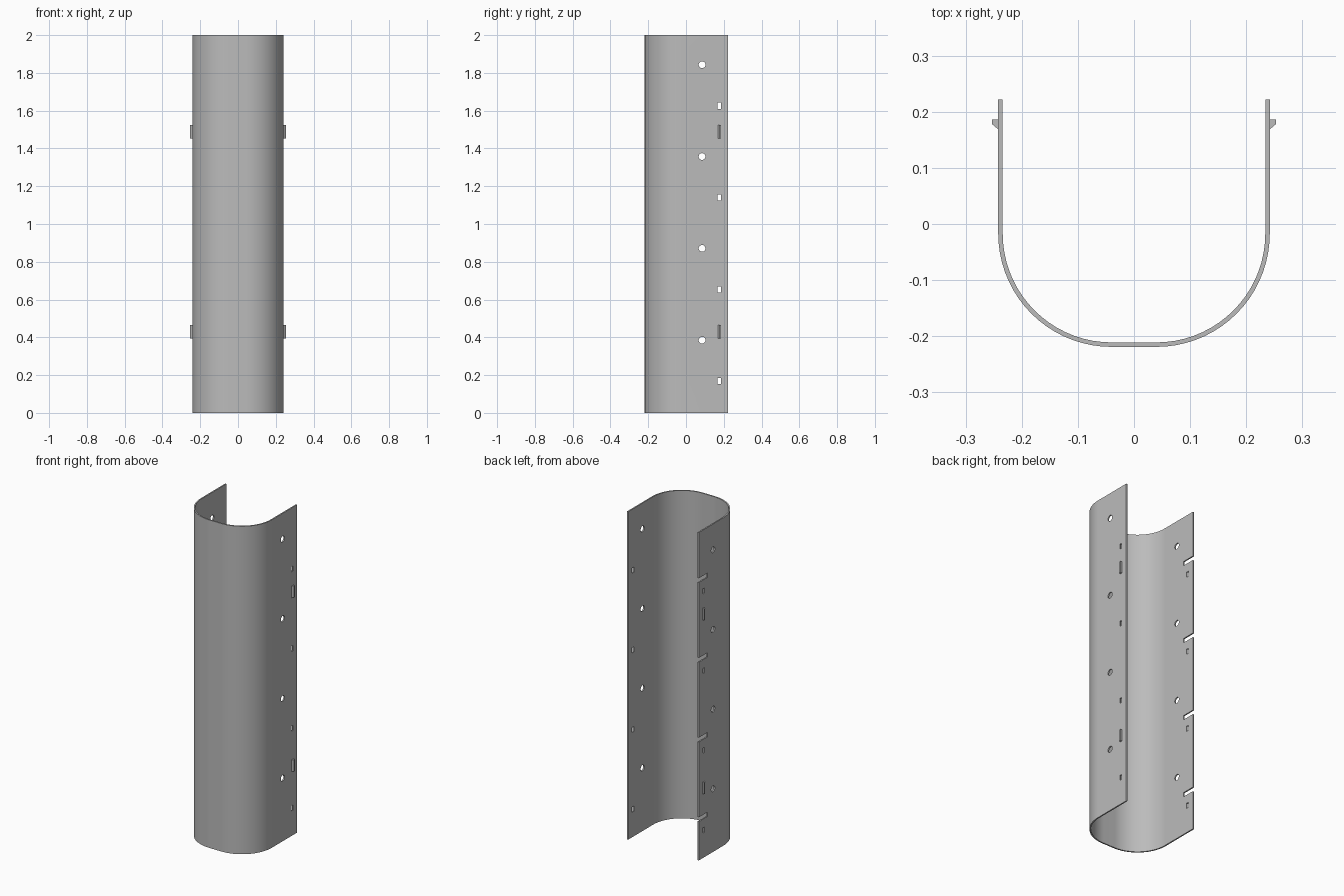
import bpy
import bmesh
import math
from mathutils import Matrix

if "Cube" in bpy.data.objects:
    bpy.data.objects.remove(bpy.data.objects["Cube"])

HEIGHT, THICK = 2.0, 0.008
HALF_X, BACK_Y, FRONT_Y = 0.242, 0.222, -0.219
FLAT, RADIUS = 0.04, 0.202
PITCH = 0.486

metal = bpy.data.materials.new("grey_metal")
metal.use_nodes = True
grey = (0.5, 0.5, 0.5, 1)
metal.diffuse_color = grey
metal.node_tree.nodes["Principled BSDF"].inputs["Base Color"].default_value = grey


def finish(name, bm):
    bmesh.ops.recalc_face_normals(bm, faces=bm.faces)
    mesh = bpy.data.meshes.new(name)
    bm.to_mesh(mesh)
    bm.free()
    mesh.materials.append(metal)
    obj = bpy.data.objects.new(name, mesh)
    bpy.context.collection.objects.link(obj)
    return obj


def extrude_profile(name, points, z, height):
    bm = bmesh.new()
    face = bm.faces.new([bm.verts.new((x, y, z)) for x, y in points])
    up = bmesh.ops.extrude_face_region(bm, geom=[face])["geom"]
    verts = [v for v in up if isinstance(v, bmesh.types.BMVert)]
    bmesh.ops.translate(bm, verts=verts, vec=(0, 0, height))
    return finish(name, bm)


def u_line(inset):
    # Half of the U, mirrored to give the whole line from right to left
    r = RADIUS - inset
    half = [(HALF_X - inset, BACK_Y)]
    for i in range(19):
        a = math.radians(-90 * i / 18)
        half.append((FLAT + r * math.cos(a), FRONT_Y + RADIUS + r * math.sin(a)))
    return half + [(-x, y) for x, y in reversed(half)]


# Curved channel
shell = extrude_profile("channel_shell", u_line(0) + u_line(THICK)[::-1], 0, HEIGHT)

# Cutter for the holes, slots and edge notches
bm = bmesh.new()


def box(x, y, z, size):
    bmesh.ops.create_cube(bm, size=1, matrix=Matrix.Translation((x, y, z)) @ Matrix.Diagonal((*size, 1)))


for i in range(4):
    rise = i * PITCH
    for side in (-1, 1):
        x = side * HALF_X
        place = Matrix.Translation((x, 0.085, 0.385 + rise)) @ Matrix.Rotation(math.pi / 2, 4, "Y")
        bmesh.ops.create_cone(bm, cap_ends=True, segments=24, radius1=0.018,
                              radius2=0.018, depth=0.06, matrix=place)
        box(x, 0.176, 0.168 + rise, (0.06, 0.016, 0.032))
    box(-HALF_X, 0.19, 0.25 + rise, (0.06, 0.1, 0.026))
cutter = finish("hole_cutter", bm)
cutter.hide_render = True

cut = shell.modifiers.new("holes", "BOOLEAN")
cut.operation, cut.solver, cut.object = "DIFFERENCE", "EXACT", cutter
bpy.context.view_layer.objects.active = shell
shell.select_set(True)
bpy.ops.object.modifier_apply(modifier="holes")
bpy.data.objects.remove(cutter)
bpy.ops.object.shade_smooth_by_angle(angle=math.radians(30))
shell.modifiers.new("even_shading", "WEIGHTED_NORMAL").keep_sharp = True

# Wedge clips on the outside of both walls
for side, label in ((1, "left"), (-1, "right")):
    for z, level in ((0.393, "lower"), (1.453, "upper")):
        wedge = [(HALF_X - 0.002, 0.186), (0.253, 0.186), (0.253, 0.178), (HALF_X - 0.002, 0.167)]
        extrude_profile(f"{label}_{level}_clip", [(side * x, y) for x, y in wedge], z, 0.071)
